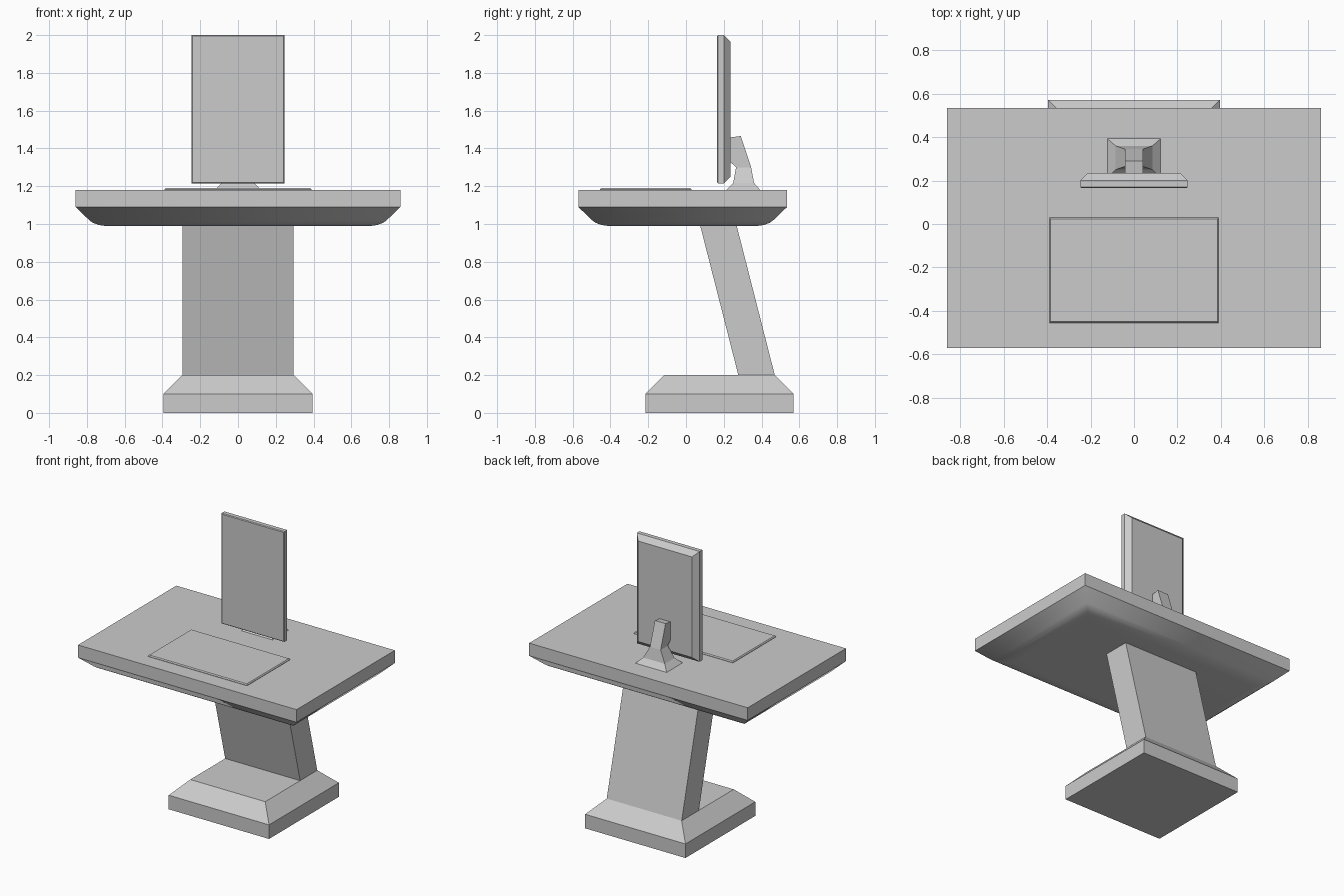
import bpy
import bmesh

if "Cube" in bpy.data.objects:
    bpy.data.objects.remove(bpy.data.objects["Cube"])


def finish(name, bm):
    bmesh.ops.recalc_face_normals(bm, faces=bm.faces)
    mesh = bpy.data.meshes.new(name)
    bm.to_mesh(mesh)
    bm.free()
    obj = bpy.data.objects.new(name, mesh)
    bpy.context.collection.objects.link(obj)
    return obj


def skin(name, loops):
    """Closed solid through a stack of matching point loops."""
    bm = bmesh.new()
    rings = [[bm.verts.new(p) for p in loop] for loop in loops]
    n = len(rings[0])
    for a, b in zip(rings, rings[1:]):
        for i in range(n):
            j = (i + 1) % n
            bm.faces.new((a[i], a[j], b[j], b[i]))
    bm.faces.new(rings[0][::-1])
    bm.faces.new(rings[-1])
    return finish(name, bm)


def slab(hx, y0, y1, z, inset=0.0):
    """Horizontal rectangle at height z."""
    hx, y0, y1 = hx - inset, y0 + inset, y1 - inset
    return [(-hx, y0, z), (hx, y0, z), (hx, y1, z), (-hx, y1, z)]


def panel(hx, z0, z1, y, inset=0.0):
    """Upright rectangle at depth y."""
    hx, z0, z1 = hx - inset, z0 + inset, z1 - inset
    return [(-hx, y, z0), (hx, y, z0), (hx, y, z1), (-hx, y, z1)]


# Foot with chamfered top
skin("foot", [slab(0.395, -0.215, 0.57, z, i)
              for z, i in ((0, 0), (0.1, 0), (0.2, 0.1))])

# Leaning column
skin("column", [slab(0.295, 0.277, 0.47, 0.2), slab(0.295, 0.073, 0.266, 1.0)])

# Desk top with softly rounded underside
underside = ((0.99, 0.17), (0.991, 0.145), (0.996, 0.12), (1.006, 0.092),
             (1.02, 0.073), (1.09, 0), (1.18, 0))
desk = skin("desk_top", [slab(0.86, -0.57, 0.535, z, i) for z, i in underside])
for poly in desk.data.polygons:
    poly.use_smooth = poly.center.z < 1.08

# Desk pad
skin("desk_pad", [slab(0.39, -0.455, 0.03, z, i)
                  for z, i in ((1.175, 0), (1.183, 0), (1.19, 0.006))])

# Portrait screen with tapered back
skin("screen", [panel(0.247, 1.215, 2.0, y, i)
                for y, i in ((0.165, 0.005), (0.17, 0), (0.2, 0), (0.235, 0.035))])

# Screen stand: flared base, then neck
skin("stand_base", [slab(0.125, 0.21, 0.395, 1.178), slab(0.085, 0.25, 0.36, 1.218),
                    slab(0.042, 0.265, 0.345, 1.3)])
neck = [(0.265, 1.3), (0.345, 1.3), (0.29, 1.466), (0.233, 1.458), (0.233, 1.33)]
skin("stand_neck", [[(x, y, z) for y, z in neck] for x in (-0.042, 0.042)])
